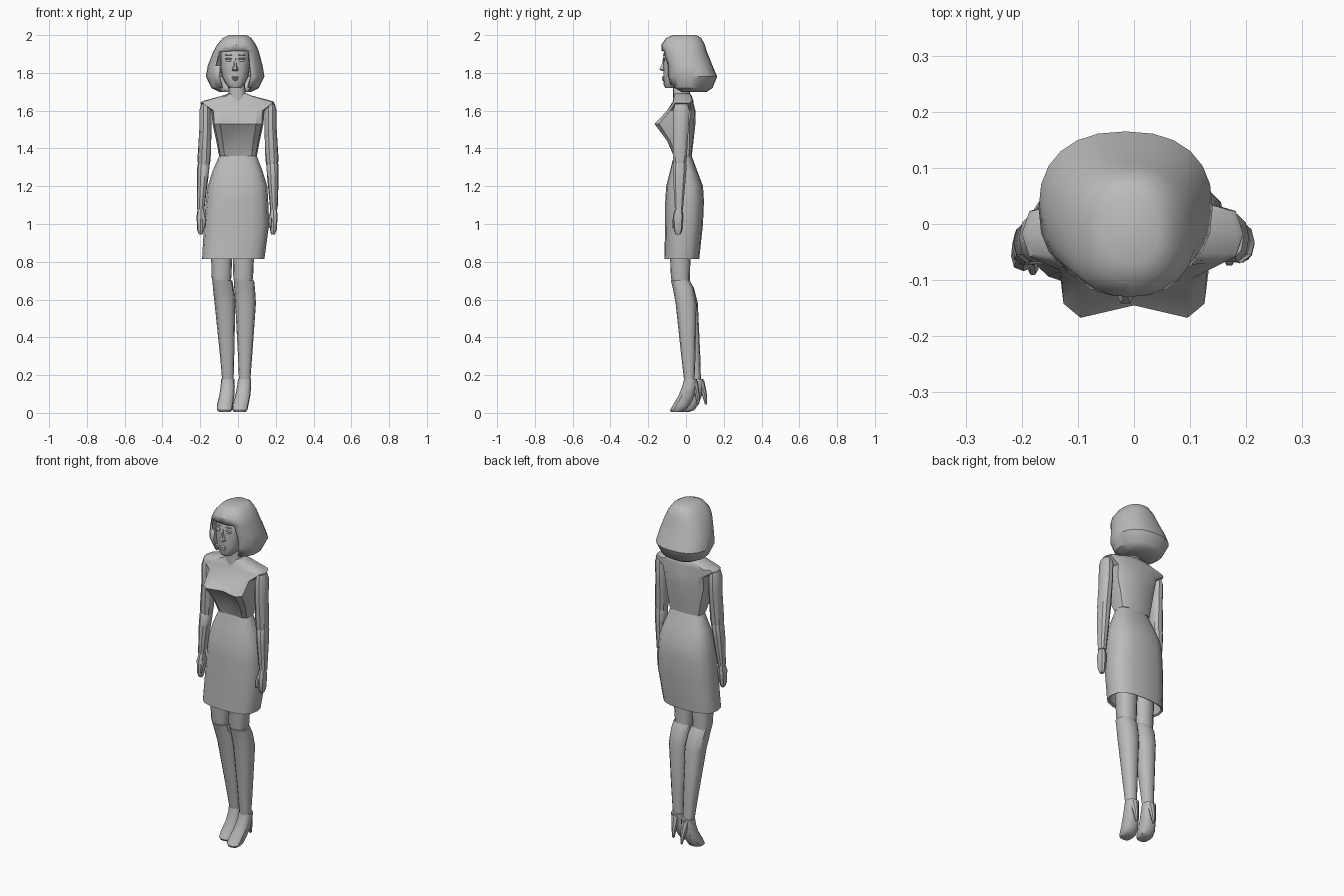
import bpy, bmesh, math
from mathutils import Vector

cube = bpy.data.objects.get("Cube")
if cube:
    bpy.data.objects.remove(cube)

grey = bpy.data.materials.new("plain grey")
grey.use_nodes = True
shade = (0.5, 0.5, 0.5, 1)
grey.diffuse_color = shade
grey.node_tree.nodes["Principled BSDF"].inputs["Base Color"].default_value = shade
UNIT = 0.01  # profiles are written in hundredths
parts = []


def stay(z):
    return 0, 0


def add_object(name, bm):
    bmesh.ops.recalc_face_normals(bm, faces=bm.faces)
    mesh = bpy.data.meshes.new(name)
    bm.to_mesh(mesh)
    bm.free()
    mesh.materials.append(grey)
    obj = bpy.data.objects.new(name, mesh)
    bpy.context.collection.objects.link(obj)
    parts.append(obj)
    return obj


def loft(name, rings, sides=12, power=0.8, flip=1, shift=stay, edit=None):
    """Skin rounded rings given as (height, left, right, front, back)."""
    bm = bmesh.new()
    loops = []
    for z, x0, x1, y0, y1 in rings:
        dx, dy = shift(z)
        loop = []
        for i in range(sides):
            angle = math.tau * i / sides
            c, s = math.cos(angle), math.sin(angle)
            c = math.copysign(abs(c) ** power, c)
            s = math.copysign(abs(s) ** power, s)
            x = (x0 + x1) / 2 + c * (x1 - x0) / 2
            y = (y0 + y1) / 2 + s * (y1 - y0) / 2
            point = Vector((x * flip + dx, y + dy, z)) * UNIT
            loop.append(bm.verts.new(point))
        loops.append(loop)
    for low, high in zip(loops, loops[1:]):
        for i in range(sides):
            j = (i + 1) % sides
            bm.faces.new((low[i], low[j], high[j], high[i]))
    bm.faces.new(loops[0])
    bm.faces.new(loops[-1])
    if edit:
        edit(bm)
    return add_object(name, bm)


def blob(name, centre, size):
    bm = bmesh.new()
    bmesh.ops.create_uvsphere(bm, u_segments=10, v_segments=6, radius=1)
    for v in bm.verts:
        v.co = Vector(c + k * s for c, k, s in zip(centre, v.co, size)) * UNIT
    return add_object(name, bm)


# Skirt with a recessed hem
loft("skirt", [(95, -15, 13, -9, 5), (82, -18, 13, -10, 6),
               (81.5, -19, 14, -11.5, 7), (100, -18, 16.5, -11, 9),
               (112, -17, 16, -11, 9.5), (120, -16, 15.5, -10.5, 9),
               (128, -13.5, 13, -8.5, 6), (136, -10, 10, -6.5, 3)], 16, 0.75)


# Bodice, parted between the bust points
def part_bust(bm):
    for v in bm.verts:
        if abs(v.co.x) < 0.02 and v.co.y < -0.1:
            v.co.y += 0.03


loft("bodice", [(136, -10, 10, -6.5, 3), (144, -11.5, 11.5, -10.5, 4),
                (153, -13.5, 13.5, -17.5, 5), (160, -14, 14, -10.5, 5),
                (164, -20, 19.5, -7.5, 4), (165, -19, 18.5, -7, 4),
                (168, -8, 7, -6.5, 3), (169, -5.5, 5, -6, 2)],
     power=0.5, edit=part_bust)
loft("neck", [(164, -5.5, 5, -7, 2), (169, -5, 4, -7, 2), (178, -5.5, 3.5, -7, 3)])

# Head and face
loft("head", [(172, -4.5, 1.5, -11, -4), (174, -6.5, 3.5, -12, 1),
              (178, -8.5, 5.5, -12, 6), (184, -9.5, 6.5, -12, 8),
              (190, -9.5, 6.5, -12, 8), (196, -7, 4, -9, 6)], 16)
loft("nose", [(181, -3, 0, -13, -10), (181.7, -3.2, 0.2, -14.5, -10),
              (184, -2.3, -0.7, -13.2, -10), (188, -2, -1, -12.2, -10)], 6, 1)
for side, x in (("left", 2), ("right", -5)):
    blob(side + "_eye", (x, -11.6, 186.6), (1.7, 0.5, 0.7))
    blob(side + "_eyelid", (x, -11.6, 187.5), (2, 0.8, 0.4))
    blob(side + "_eyebrow", (x, -11.7, 189.5), (2.1, 0.6, 0.35))
blob("upper_lip", (-1.5, -12, 177.6), (2.2, 0.8, 0.6))
blob("lower_lip", (-1.5, -11.9, 176.4), (1.8, 0.9, 0.6))


# Bobbed hair, opened at the face beneath the fringe
def open_face(bm):
    hole = []
    for f in bm.faces:
        c = f.calc_center_median()
        if c.z < 1.915 and c.y < -0.04 and abs(c.x + 0.015) < 0.085:
            hole.append(f)
    bmesh.ops.delete(bm, geom=hole, context="FACES")


hair = loft("hair", [(170, -10, 7, -4, 11), (172, -14, 11, -9, 14),
                     (178, -17, 14, -11, 16.5), (184, -16, 13, -11, 14),
                     (191.5, -13, 11, -13, 11), (195, -11, 9.5, -13, 10),
                     (198.5, -8, 7, -10.5, 8), (200, -5, 4.5, -7, 5.5)],
            24, 0.85, edit=open_face)
shell = hair.modifiers.new("thickness", "SOLIDIFY")
shell.thickness = 0.01


# Arms: the right forearm swings outward and forward
def swing(z):
    bend = max(0, 132 - z) / 30
    return -bend, -1.5 * bend


for side, flip, shift in (("left", 1, stay), ("right", -1, swing)):
    loft(side + "_upper_arm", [(131, 15, 21, -6.5, 0), (134, 14.5, 21.5, -7, 0.5),
                               (150, 14, 20.5, -7, 1.5), (160, 14, 20.5, -7, 2),
                               (163.5, 15, 19.5, -6, 1)], 10, 0.9, flip, shift)
    loft(side + "_forearm", [(108, 17, 21, -6, -1.5), (124, 15.5, 21.5, -7, 0),
                             (131, 15, 21.5, -7, 0.5), (133, 16, 21, -6, 0)],
         10, 0.9, flip, shift)
    loft(side + "_hand", [(94.5, 17.5, 19.5, -5.5, -3), (97, 17, 20.5, -6.5, -2),
                          (104, 16.5, 21, -7, -1.5), (109, 17.2, 20.5, -5.5, -2)],
         8, 0.8, flip, shift)
    loft(side + "_thumb", [(98, 16.3, 17.6, -7.5, -6), (102, 16, 18, -7.5, -5.5),
                           (105, 16.5, 18, -6, -4)], 6, 1, flip, shift)


# Legs: the right one stands beside and a little behind the left
def step_back(z):
    low = max(0, 70 - z) / 70
    return -11.5 + 3.5 * low, 4.5 * low


for side, shift in (("left", stay), ("right", step_back)):
    loft(side + "_thigh", [(69, -2, 7.5, -7.5, 2), (72, -2.5, 8, -8, 2),
                           (95, -3, 9, -9, 3)], shift=shift)
    loft(side + "_shin", [(17, 0.5, 6.5, -1, 4.5), (30, 0, 7.5, -2.5, 5),
                          (58, -1.5, 9.5, -5.5, 5.5), (66, -2, 9, -7, 4),
                          (70, -2, 8.5, -8, 2)], shift=shift)
    loft(side + "_shoe", [(0.5, -2, 4, -8, -3), (1.5, -3, 5, -8.5, 0),
                          (4, -3, 5.5, -7, 2), (9, -1.5, 6.5, -4, 4.5),
                          (14, -0.5, 7, -2, 5.5), (18, 0, 7, -1, 6)], shift=shift)
    loft(side + "_heel", [(4.5, 3, 4.3, 5.8, 7), (10, 2, 5.2, 4.5, 7.2),
                          (17, 0.8, 6.2, 2, 6.3)], 8, 1, shift=shift)

# Smooth shading with crisp edges
bpy.ops.object.select_all(action="DESELECT")
for obj in parts:
    obj.select_set(True)
bpy.context.view_layer.objects.active = parts[0]
bpy.ops.object.shade_smooth_by_angle(angle=math.radians(35))
